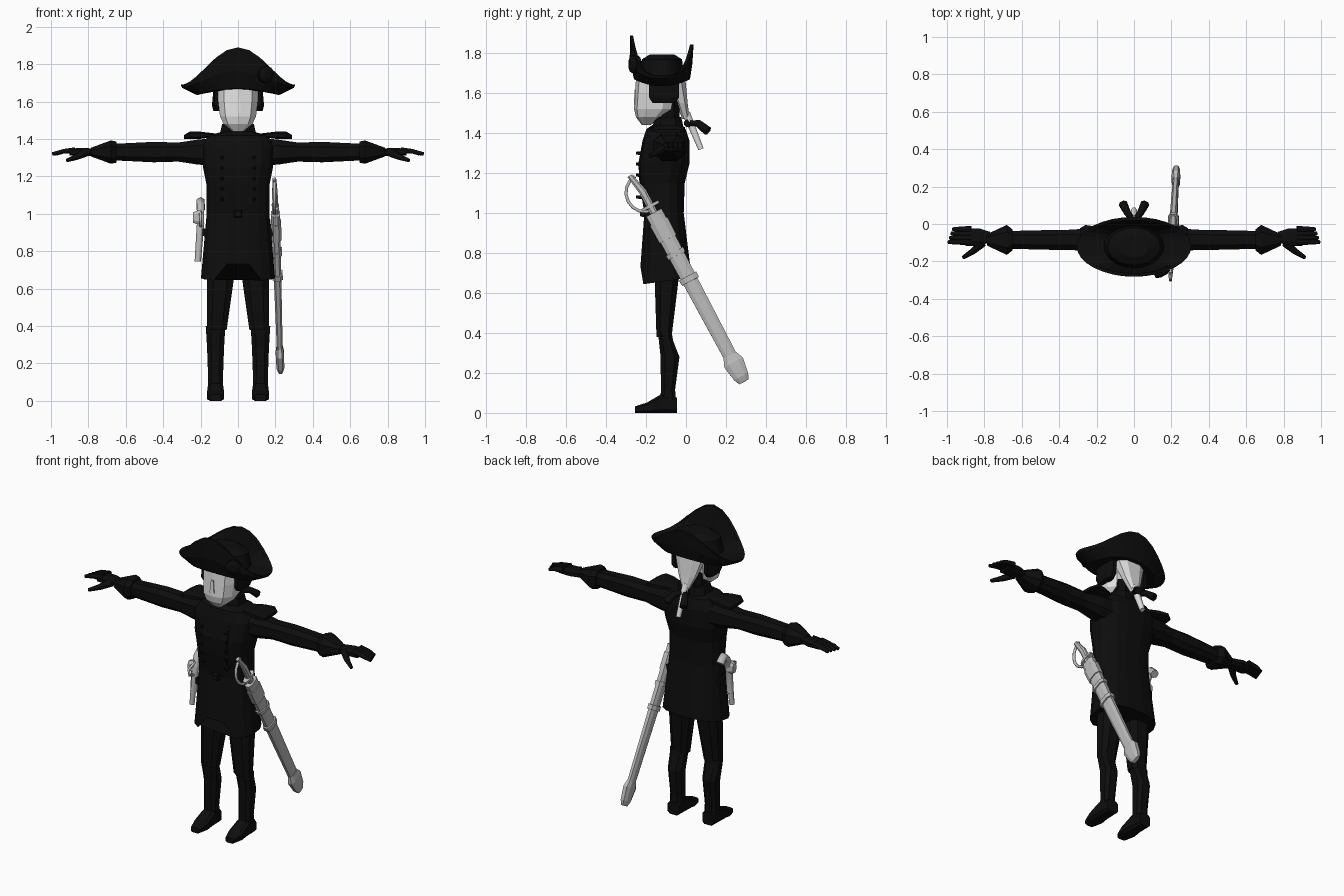
import bpy, bmesh
from math import cos, sin, pi, radians
from mathutils import Euler, Vector

default_cube = bpy.data.objects.get("Cube")
if default_cube:
    bpy.data.objects.remove(default_cube)


def material(name, value):
    mat = bpy.data.materials.new(name)
    mat.use_nodes = True
    color = (value, value, value, 1)
    mat.diffuse_color = color
    mat.node_tree.nodes["Principled BSDF"].inputs["Base Color"].default_value = color
    return mat


BLACK = material("black cloth", .004)
PALE = material("pale skin", .75)
STEEL = material("grey steel", .5)


def link(name, data, mat):
    data.materials.append(mat)
    ob = bpy.data.objects.new(name, data)
    bpy.context.collection.objects.link(ob)
    return ob


def skin(name, rings, mat):
    """Bridge rings of points into a closed flat-shaded shell."""
    bm = bmesh.new()
    loops = [[bm.verts.new(point) for point in ring] for ring in rings]
    for lower, upper in zip(loops, loops[1:]):
        for i in range(len(lower)):
            bm.faces.new((lower[i - 1], lower[i], upper[i], upper[i - 1]))
    bm.faces.new(loops[0])
    bm.faces.new(loops[-1])
    bmesh.ops.recalc_face_normals(bm, faces=bm.faces)
    mesh = bpy.data.meshes.new(name)
    bm.to_mesh(mesh)
    bm.free()
    return link(name, mesh, mat)


def squared(value, power):
    return abs(value) ** power * (1 if value > 0 else -1)


def cross_section(axis, center, sides, power, along, width, depth, shift=0):
    """Rounded box outline; shift moves it along the second cross direction."""
    points = []
    for i in range(sides):
        angle = 2 * pi * (i + .5) / sides
        u = center[0] + width * squared(cos(angle), power)
        v = center[1] + shift + depth * squared(sin(angle), power)
        points.append({"x": (along, u, v), "y": (u, along, v), "z": (u, v, along)}[axis])
    return points


def loft(name, mat, axis, center, *sections, sides=8, power=.75):
    """Each section is (position along axis, half width, half depth, optional shift)."""
    rings = [cross_section(axis, center, sides, power, *section) for section in sections]
    return skin(name, rings, mat)


def tube(name, mat, start_radius, end_radius, *points):
    """Evenly tapered tube along a polyline."""
    curve = bpy.data.curves.new(name, "CURVE")
    curve.dimensions = "3D"
    curve.bevel_depth = 1
    curve.bevel_resolution = 1
    curve.use_fill_caps = True
    spline = curve.splines.new("POLY")
    last = len(points) - 1
    spline.points.add(last)
    for i, (knot, point) in enumerate(zip(spline.points, points)):
        knot.co = (*point, 1)
        knot.radius = start_radius + (end_radius - start_radius) * i / last
    return link(name, curve, mat)


# Coat, with the hem lifted at the front opening
coat = loft("coat", BLACK, "z", (0, -.1), (.66, .2, .13), (1, .17, .1, -.01),
            (1.15, .17, .115, -.02), (1.25, .19, .13, -.01), (1.36, .2, .12),
            (1.42, .16, .1), (1.44, .08, .07), sides=16)
hem = [v for v in coat.data.vertices if v.co.z < .7]
for vert in hem:
    vert.co.z += .14 * (vert.co.y + .1)
    if abs(vert.co.x) < .09 and vert.co.y < -.1:
        vert.co.z += .09
loft("collar", BLACK, "z", (0, -.09), (1.4, .11, .09), (1.48, .09, .07))
loft("neck", BLACK, "z", (0, -.09), (1.42, .07, .06), (1.56, .07, .06))
loft("belt_buckle", BLACK, "y", (0, 1), (-.23, .02, .02), (-.2, .03, .03), sides=4)

# Head and tied-back hair
loft("face", PALE, "z", (0, -.15), (1.44, .03, .02, -.05), (1.48, .08, .07, -.03),
     (1.52, .1, .1, -.01), (1.6, .11, .105), (1.68, .11, .11, .01), sides=10)
loft("nose", PALE, "z", (0, -.25), (1.54, .02, .015), (1.62, .01, .01), sides=4)
loft("back_hair", PALE, "z", (0, 0), (1.47, .02, .02), (1.55, .06, .03, -.02),
     (1.67, .1, .05, -.05))
tube("ponytail", PALE, .024, .016, (0, 0, 1.5), (0, .03, 1.43), (0, .075, 1.32))
loft("bow_knot", BLACK, "x", (.01, 1.45), (-.02, .02, .02), (.02, .02, .02))

ARM = (-.085, 1.33)
for sign, side in ((1, "left"), (-1, "right")):
    # Side hair, bow and epaulette
    loft(side + "_side_hair", BLACK, "z", (sign * .113, -.11), (1.55, .02, .06),
         (1.58, .028, .08), (1.66, .02, .08))
    tube(side + "_bow_loop", BLACK, .014, .024, (0, .01, 1.45), (sign * .035, .06, 1.45),
         (sign * .06, .11, 1.41))
    loft(side + "_epaulette", BLACK, "x", (-.09, 1.42), (sign * .12, .05, .01),
         (sign * .2, .08, .02), (sign * .26, .09, .02), (sign * .29, .07, .01, -.01))

    # Sleeve and gauntlet glove
    loft(side + "_sleeve", BLACK, "x", ARM, (sign * .12, .08, .08), (sign * .22, .075, .07),
         (sign * .32, .058, .054), (sign * .45, .056, .058), (sign * .68, .05, .046))
    loft(side + "_gauntlet", BLACK, "x", ARM, (sign * .65, .06, .06), (sign * .68, .085, .066),
         (sign * .785, .033, .025))
    loft(side + "_palm", BLACK, "x", (-.07, ARM[1]), (sign * .77, .03, .02),
         (sign * .83, .05, .024), (sign * .9, .05, .02))
    for finger in range(4):
        y = -.028 - finger * .023
        tip = .97 + finger * .008
        tube(f"{side}_finger_{finger}", BLACK, .018, .01, (sign * .87, y, ARM[1] + .01),
             (sign * .93, y, ARM[1] + .005), (sign * tip, y, ARM[1] - .01))
    tube(side + "_thumb", BLACK, .024, .01, (sign * .81, -.1, ARM[1]),
         (sign * .86, -.145, ARM[1] - .025), (sign * .915, -.18, ARM[1] - .045))

    # Breeches, boots and shoes
    breeches = loft(side + "_breeches", BLACK, "z", (0, -.11), (.38, .056, .04),
                    (.6, .073, .058, .01), (.78, .083, .07, .02))
    for vert in breeches.data.vertices:
        vert.co.x += sign * (.14 - .07 * vert.co.z)
    foot = sign * .12
    loft(side + "_boot", BLACK, "z", (foot, -.09), (.05, .042, .04), (.12, .042, .038),
         (.28, .048, .05, .01), (.36, .053, .038, -.01), (.4, .056, .036, -.015))
    shoe = loft(side + "_shoe", BLACK, "y", (foot, 0), (-.045, .04, .04), (-.12, .043, .05),
                (-.195, .048, .027), (-.255, .03, .017), sides=8, power=.5)
    for ring in range(4):
        verts = shoe.data.vertices[ring * 8:ring * 8 + 8]
        drop = min(v.co.z for v in verts)
        for vert in verts:
            vert.co.z -= drop

    # Coat front: lapel, buttons and pocket flap
    loft(side + "_lapel", BLACK, "z", (sign * .06, -.21), (1.05, .02, .01),
         (1.25, .04, .012, -.02), (1.37, .04, .012, .01), sides=4)
    for button in range(5):
        loft(f"{side}_button_{button}", BLACK, "y", (sign * .085, 1.08 + button * .055),
             (-.25, .007, .007), (-.2, .012, .012), sides=6, power=1)
    loft(side + "_pocket_flap", BLACK, "x", (-.11, .9), (sign * .15, .06, .03),
         (sign * .19, .055, .025), sides=4)


# Cocked hat: upturned brim around a low crown
def hat_ring(width, back, front, height):
    ring = []
    for i in range(32):
        angle = 2 * pi * i / 32
        k = sin(angle)
        ring.append((width * cos(angle), -.12 + (back if k > 0 else front) * k, height(k)))
    return ring


def lip(k):
    return 1.69 + (.155 if k > 0 else .2) * k ** 4


def underside(k):
    return 1.635 + .035 * k * k


skin("hat", [
    hat_ring(.1, .09, .1, lambda k: 1.66),
    hat_ring(.22, .14, .14, underside),
    hat_ring(.298, .152, .162, lambda k: (lip(k) + 2 * underside(k)) / 3 + .02),
    hat_ring(.306, .158, .16, lip),
    hat_ring(.285, .14, .145, lip),
    hat_ring(.16, .11, .115, lambda k: 1.69),
    hat_ring(.14, .1, .1, lambda k: 1.77),
    hat_ring(.08, .06, .06, lambda k: 1.795)], BLACK)
rosette = loft("hat_rosette", BLACK, "z", (0, 0), (-.02, .045, .045), (.01, .045, .045),
               (.02, .02, .02), sides=10, power=1)
rosette.location = (.15, -.26, 1.745)
rosette.rotation_euler = (radians(90), 0, radians(28))

# Sheathed sword, built hanging straight down and then tilted back
sword_parts = [
    loft("scabbard", STEEL, "z", (0, 0), (-.02, .026, .046), (-.88, .016, .036)),
    loft("scabbard_tip", STEEL, "z", (0, 0), (-.83, .018, .038), (-.87, .024, .056),
         (-.95, .022, .042), (-.98, .012, .028)),
    loft("sword_grip", STEEL, "z", (0, 0), (-.03, .016, .02), (.1, .016, .02),
         (.2, .01, .014, -.02)),
    loft("sword_guard", STEEL, "z", (0, 0), (.01, .02, .05), (.025, .02, .05))]
for top, height in ((-.07, .1), (-.24, .025), (-.38, .03)):
    sword_parts.append(loft("scabbard_band", STEEL, "z", (0, 0), (top, .03, .052),
                            (top - height, .03, .05)))
for part in sword_parts:
    part.location = (.2, -.17, 1.02)
    part.rotation_euler = (radians(28), radians(-1.8), 0)

# Knuckle bow: half an oval from the guard to the pommel
grip_axis = Vector((0, -.47, .88))
grip_front = Vector((0, -.88, -.47))
grip_middle = Vector((.195, -.21, 1.1))
bow_points = []
for step in range(9):
    angle = pi * step / 8
    bow_points.append(grip_middle - grip_axis * cos(angle) * .095 + grip_front * sin(angle) * .09)
tube("knuckle_bow", STEEL, .009, .009, *bow_points)

# Pistol at the right hip, muzzle down
HIP = Vector((-.2, -.14, 1))


def hip_tube(name, start_radius, end_radius, *offsets):
    points = [HIP + Vector((sideways, y, z)) for sideways, y, z in offsets]
    tube(name, STEEL, start_radius, end_radius, *points)


hip_tube("pistol_barrel", .02, .017, (0, 0, -.05), (-.015, -.01, -.255))
hip_tube("pistol_stock", .02, .026, (-.01, 0, -.18), (0, 0, -.03), (0, .025, .04),
         (0, .055, .065), (0, .085, .03))
hip_tube("trigger_guard", .008, .008, (0, 0, -.07), (0, -.055, -.055), (0, -.065, -.015),
         (0, 0, .01))
pistol_lock = loft("pistol_lock", STEEL, "x", (0, -.02), (-.04, .018, .03), (0, .024, .045))
pistol_lock.location = HIP
